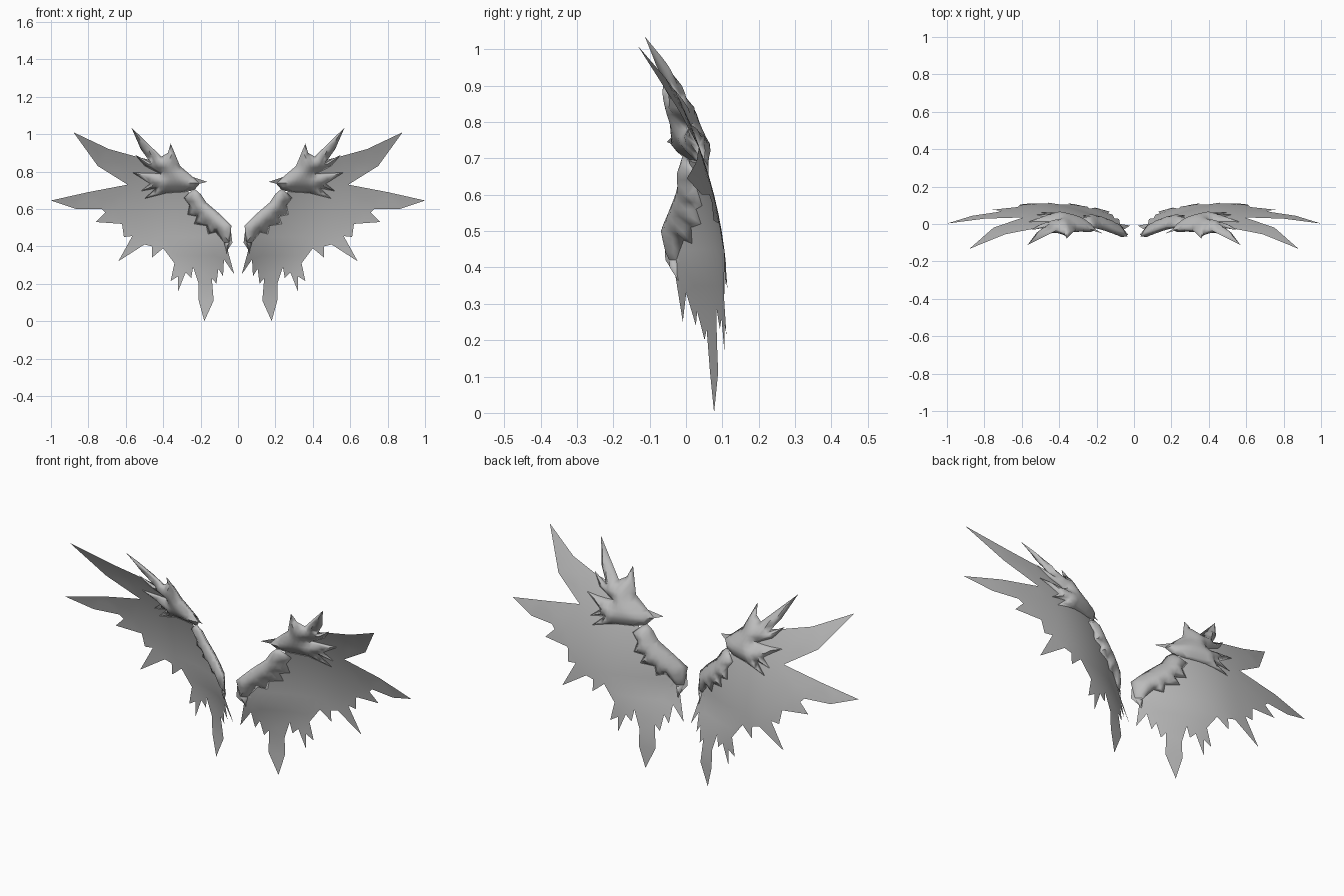
import bpy, math
from mathutils import Vector
from mathutils.geometry import delaunay_2d_cdt, intersect_point_line

if "Cube" in bpy.data.objects:
    bpy.data.objects.remove(bpy.data.objects["Cube"])

grey = bpy.data.materials.new("feather_grey")
grey.diffuse_color = (0.5, 0.5, 0.5, 1)
grey.use_nodes = True
grey.node_tree.nodes["Principled BSDF"].inputs["Base Color"].default_value = grey.diffuse_color


def bow(x, z):
    """Depth of the cupped wing surface at (x, z)."""
    crest = 0.115 - (0.42 if z > 0.3 else 0.3) * (z - 0.3) ** 2
    x0 = min(0.3 + 0.5 * z, 0.5)
    return crest - (0.75 if x < x0 else 0.25) * (x - x0) ** 2


def edge_distance(p, outline):
    best = 9.0
    for a, b in zip(outline, outline[1:] + outline[:1]):
        q, t = intersect_point_line(p, a, b)
        q = a.lerp(b, min(max(t, 0), 1))
        best = min(best, (p - q.to_2d()).length)
    return best


def feathered_part(name, points, step, puff=0.0, reach=0.06):
    """Fill an outline, bend it to the wing bow, optionally puff both sides."""
    outline = [Vector(p) for p in points]
    n = len(outline)
    pts = list(outline)
    # interior points, staggered rows, kept off the border
    for j in range(int(1.1 / step)):
        for i in range(int(1.1 / step)):
            p = Vector(((i + 0.5 * (j % 2)) * step, j * step))
            if edge_distance(p, outline) > step * 0.4:
                pts.append(p)
    flat, _, tris, *_ = delaunay_2d_cdt(pts, [], [list(range(n))], 1, 1e-5)
    verts, faces = [], []
    for side in ((-1, 1) if puff else (0,)):
        base = len(verts)
        for p in flat:
            d = min(edge_distance(p, outline) / reach, 1.0)
            swell = puff * math.sin(d * math.pi / 2) * side
            verts.append((p.x, bow(p.x, p.y) + swell, p.y))
        for f in tris:
            f = [base + k for k in f]
            faces.append(f[::-1] if side > 0 else f)
    me = bpy.data.meshes.new(name)
    me.from_pydata(verts, [], faces)
    me.materials.append(grey)
    ob = bpy.data.objects.new(name, me)
    bpy.context.collection.objects.link(ob)
    weld = ob.modifiers.new("weld", 'WELD')
    weld.merge_threshold = 0.0005
    mirror = ob.modifiers.new("mirror", 'MIRROR')
    mirror.use_mirror_merge = False
    bpy.ops.object.select_all(action='DESELECT')
    ob.select_set(True)
    bpy.context.view_layer.objects.active = ob
    bpy.ops.object.shade_smooth_by_angle(angle=math.radians(50))
    return ob


# thin sheet of long flight feathers
feathered_part("flight_feathers", [
    (.88, 1.01), (.69, .92), (.545, .88), (.42, .85), (.30, .77), (.26, .68),
    (.18, .61), (.10, .56), (.04, .50), (.03, .42), (.055, .38), (.02, .25),
    (.075, .33), (.08, .24), (.105, .28), (.115, .20), (.14, .23), (.13, .11),
    (.18, .0), (.21, .11), (.21, .20), (.24, .29), (.25, .23), (.28, .26),
    (.32, .16), (.32, .24), (.36, .215), (.34, .31), (.40, .39), (.46, .34),
    (.46, .40), (.50, .41), (.64, .32), (.565, .455), (.61, .45), (.62, .52),
    (.76, .53), (.71, .58), (.73, .60), (.865, .60), (1.0, .645), (.80, .69),
    (.59, .73), (.75, .83)], 0.05)

# puffed tuft of short feathers at the wing bend
feathered_part("upper_tuft", [
    (.165, .745), (.24, .77), (.31, .83), (.36, .95), (.375, .90), (.41, .88),
    (.57, 1.035), (.52, .92), (.47, .85), (.55, .89), (.50, .83), (.42, .79),
    (.565, .795), (.47, .735), (.52, .695), (.44, .71), (.50, .655),
    (.38, .685), (.29, .69), (.235, .70), (.205, .735)], 0.02, 0.042, 0.065)

# puffed strip of short feathers along the arm
feathered_part("arm_tuft", [
    (.035, .51), (.10, .575), (.17, .635), (.20, .68), (.235, .71), (.29, .66),
    (.26, .62), (.27, .57), (.22, .56), (.235, .52), (.17, .51), (.16, .465),
    (.12, .475), (.09, .44), (.10, .41), (.075, .42), (.06, .36), (.045, .42)],
    0.02, 0.034, 0.05)
